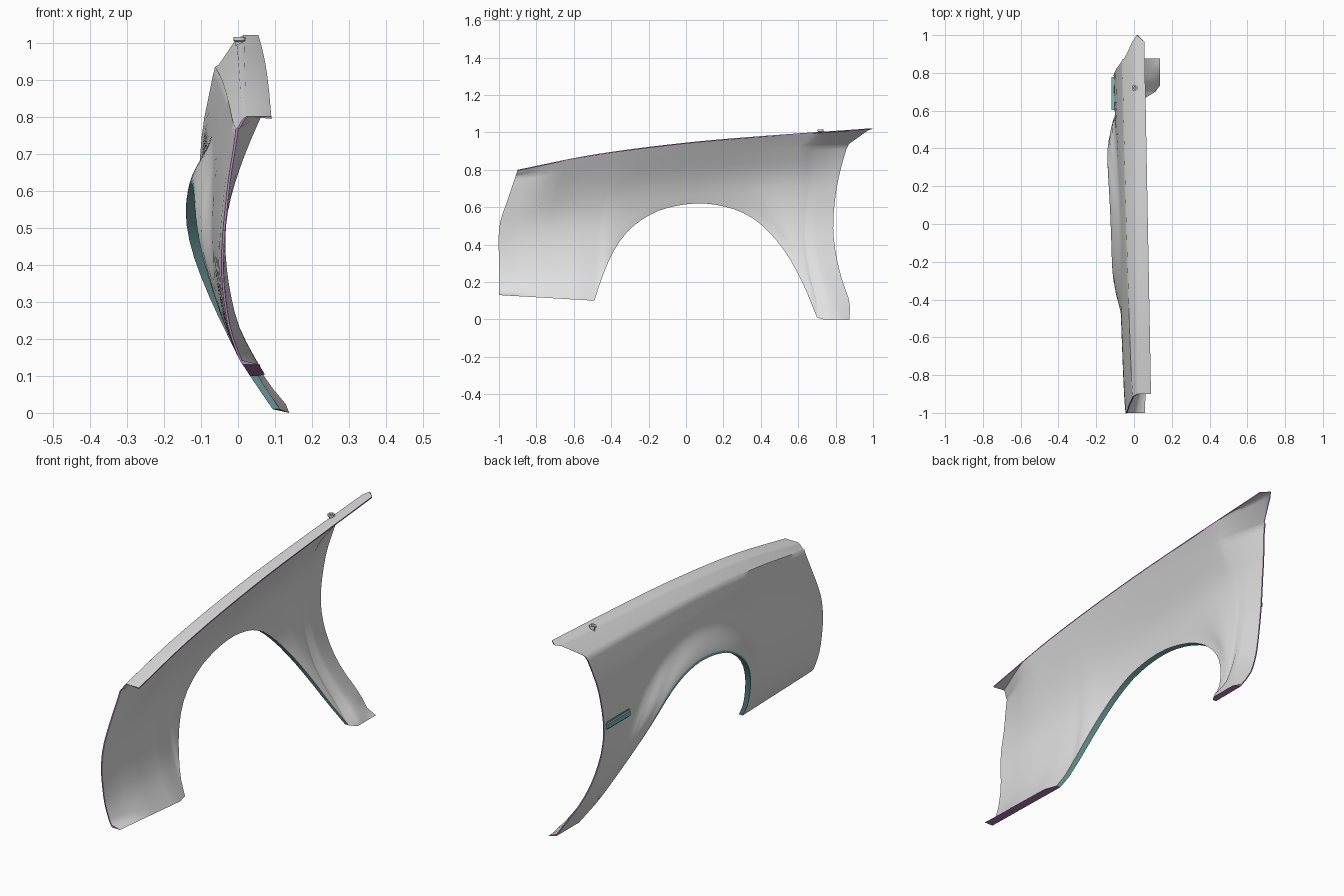
import bpy, bmesh, math

if "Cube" in bpy.data.objects:
    bpy.data.objects.remove(bpy.data.objects["Cube"])


def material(name, rgb):
    m = bpy.data.materials.new(name)
    m.use_nodes = True
    m.diffuse_color = (*rgb, 1)
    m.node_tree.nodes["Principled BSDF"].inputs["Base Color"].default_value = (*rgb, 1)
    return m


GREY = material("panel grey", (0.75, 0.75, 0.75))
TEAL = material("trim teal", (0.22, 0.48, 0.48))
PURPLE = material("edge purple", (0.44, 0.2, 0.46))


def curve(pts):
    """Smooth function through sorted (position, value) pairs."""
    n = len(pts)
    slope = []
    for i in range(n):
        a, b = pts[max(i - 1, 0)], pts[min(i + 1, n - 1)]
        slope.append((b[1] - a[1]) / (b[0] - a[0]))

    def f(t):
        t = min(max(t, pts[0][0]), pts[-1][0])
        i = max(k for k in range(n - 1) if pts[k][0] <= t)
        (x0, y0), (x1, y1) = pts[i], pts[i + 1]
        w = x1 - x0
        s = (t - x0) / w
        return ((2*s**3 - 3*s*s + 1) * y0 + (s**3 - 2*s*s + s) * w * slope[i]
                + (3*s*s - 2*s**3) * y1 + (s**3 - s*s) * w * slope[i + 1])
    return f


def lerp(a, b, t):
    return a + (b - a) * t


def smooth(t):
    t = min(max(t, 0), 1)
    return t * t * (3 - 2 * t)


# Outline curves: top edge, wheel arch, front and rear edges
top_z = curve([(-0.9, 0.80), (-0.5, 0.88), (0, 0.945), (0.5, 0.987), (1, 1.02)])
arch_z = curve([(-0.49, 0.10), (-0.45, 0.22), (-0.4, 0.34), (-0.33, 0.45), (-0.24, 0.53),
                (-0.12, 0.59), (0.06, 0.62), (0.22, 0.60), (0.35, 0.545), (0.46, 0.45),
                (0.55, 0.33), (0.63, 0.18), (0.70, 0.01)])
front_y = curve([(0.13, -1), (0.3, -1), (0.5, -0.997), (0.65, -0.95), (0.8, -0.9)])
rear_y = curve([(0, 0.875), (0.08, 0.875), (0.2, 0.835), (0.35, 0.80), (0.5, 0.787),
                (0.68, 0.803), (0.85, 0.84), (0.94, 0.875), (1.0, 0.95), (1.02, 1.0)])

# Cross-sections by relative height: outside and inside, at the front and rear
out_front = curve([(0, 0.10), (0.15, 0.02), (0.19, 0), (0.31, -0.03), (0.5, -0.045),
                   (0.75, -0.03), (0.9, -0.012)])
out_rear = curve([(0, 0.10), (0.15, 0), (0.3, -0.065), (0.5, -0.105), (0.71, -0.10),
                  (0.85, -0.08)])
in_front = curve([(0, 0.15), (0.16, 0.06), (0.31, 0.003), (0.59, -0.018), (0.82, 0.033), (1, 0.09)])
in_rear = curve([(0, 0.148), (0.11, 0.06), (0.3, -0.035), (0.5, -0.085), (0.68, -0.085),
                 (0.8, -0.055), (1, 0.055)])

# Shoulder rows: depth at front and rear, x at front and rear
SHOULDER = [(0.0, 0.0, 0.022, 0.015), (0.008, 0.01, 0.012, -0.005), (0.03, 0.08, 0.0, -0.052),
            (0.034, 0.086, -0.006, -0.062), (0.06, 0.11, -0.009, -0.068), (0.1, 0.17, -0.015, -0.08)]
ROWS = 16

# Columns along the bottom: front sill, arch, rear foot
ARCH = 36
sill = [(lerp(-1, -0.49, i / 8), lerp(0.13, 0.10, i / 8)) for i in range(8)]
arch = []
for i in range(ARCH + 1):
    y = 0.105 - 0.595 * math.cos(math.pi * i / ARCH)
    arch.append((y, arch_z(y)))
foot = [(lerp(0.70, 0.875, i / 5), 0.012) for i in range(1, 6)]
bottom = sill + arch + foot
first, last = len(sill), len(sill) + ARCH


def flare(y, z, u):
    """Outward swell of the skin around the arch."""
    near = min(math.hypot(y - a, z - b) for a, b in arch)
    return (0.028 + 0.027 * u) * smooth(1 - near / 0.13) * smooth((z - 0.18) / 0.4)


def column(index, yb, zb):
    """Outer and inner points of one column, top to bottom."""
    u = (yb + 1) / 1.875
    blend = u ** 0.7
    yt = lerp(-0.9, 1.0, u)
    zt = top_z(yt)
    zs = [zt - lerp(a, b, u) for a, b, _, _ in SHOULDER]
    low = zs[-1]
    zs += [lerp(low, zb, i / ROWS) for i in range(1, ROWS)] + [zb + 0.012, zb]

    def inside(z):
        return lerp(in_front(z / zt), in_rear(z / zt), blend)

    def outside(y, z):
        return lerp(out_front(z / zt), out_rear(z / zt), blend) - flare(y, z, u)

    # Inner skin is drawn out to the narrow lip of the arch
    shift = 0
    if first <= index <= last:
        shift = outside(yb, zb) + lerp(0.02, 0.03, smooth(zb / 0.4)) - inside(zb)
    outer, inner = [], []
    for k, z in enumerate(zs):
        f = (zt - z) / (zt - zb)
        zf, zr = lerp(0.8, 0.13, f), lerp(1.02, 0, f)
        y = lerp(yt, yb, f)
        y += (1 - u) ** 2 * (front_y(zf) - lerp(-0.9, -1, f))
        y += u ** 2 * (rear_y(zr) - lerp(1, 0.875, f))
        if k < len(SHOULDER):
            xo = lerp(SHOULDER[k][2], SHOULDER[k][3], blend)
        else:
            xo = outside(y, z)
        # Both skins meet at the front and rear edges
        e = min(u / 0.105, (1 - u) / lerp(0.15, 0.04, f), 1)
        drop = 0
        if k == len(zs) - 1:
            e = 1
            drop = 0.012 if index > last else 0
        xi = max(xo + 0.006, lerp(xo + 0.006, inside(z) + shift * f * f, e))
        outer.append((xo, y, z))
        inner.append((xi, y, z - drop))
    # Flat strip along the top with a thin inner lip
    edge = (lerp(0.09, 0.055, u), yt - 0.035 * u ** 8, zt)
    outer.insert(0, edge)
    inner.insert(0, (edge[0], edge[1], zt - 0.006))
    return outer, inner


# Fender panel: two skins joined by edge strips
bm = bmesh.new()
grids = [column(i, *p) for i, p in enumerate(bottom)]
out = [[bm.verts.new(p) for p in g[0]] for g in grids]
inn = [[bm.verts.new(p) for p in g[1]] for g in grids]
n_col, n_row = len(out), len(out[0])


def quad(a, b, c, d, mat=0):
    bm.faces.new((a, b, c, d)).material_index = mat


for i in range(n_col - 1):
    in_arch = first <= i < last
    for j in range(n_row - 1):
        lip = 1 if in_arch and j == n_row - 2 else 0
        quad(out[i][j], out[i][j + 1], out[i + 1][j + 1], out[i + 1][j], lip)
        quad(inn[i][j], inn[i + 1][j], inn[i + 1][j + 1], inn[i][j + 1])
    quad(out[i][0], out[i + 1][0], inn[i + 1][0], inn[i][0], 2)
    quad(out[i][-1], inn[i][-1], inn[i + 1][-1], out[i + 1][-1], 1 if in_arch else 2)
for j in range(n_row - 1):
    quad(out[0][j], inn[0][j], inn[0][j + 1], out[0][j + 1], 2)
    quad(out[-1][j], out[-1][j + 1], inn[-1][j + 1], inn[-1][j], 2)
bmesh.ops.recalc_face_normals(bm, faces=bm.faces)


def finish(bm, name, mats, angle):
    me = bpy.data.meshes.new(name)
    bm.to_mesh(me)
    bm.free()
    ob = bpy.data.objects.new(name, me)
    bpy.context.collection.objects.link(ob)
    for m in mats:
        me.materials.append(m)
    bpy.ops.object.select_all(action="DESELECT")
    ob.select_set(True)
    bpy.context.view_layer.objects.active = ob
    bpy.ops.object.shade_smooth_by_angle(angle=math.radians(angle))
    return ob


finish(bm, "fender_panel", [GREY, TEAL, PURPLE], 50)

# Side moulding behind the arch
bm = bmesh.new()
bmesh.ops.create_cube(bm, size=1)
bmesh.ops.scale(bm, vec=(0.018, 0.19, 0.038), verts=bm.verts)
bmesh.ops.bevel(bm, geom=bm.edges[:], offset=0.008, segments=2, affect="EDGES")
finish(bm, "side_moulding", [TEAL], 30).location = (-0.111, 0.69, 0.57)

# Washer nozzle on the top strip: stem and hollow head
bm = bmesh.new()
profile = [(0.011, -0.012), (0.011, 0.0), (0.016, 0.003), (0.016, 0.013),
           (0.008, 0.013), (0.006, 0.002), (0.0, 0.002)]
vs = [bm.verts.new((r, 0, z)) for r, z in profile]
es = [bm.edges.new(p) for p in zip(vs, vs[1:])]
bmesh.ops.spin(bm, geom=vs + es, axis=(0, 0, 1), cent=(0, 0, 0), angle=math.tau, steps=12)
bmesh.ops.remove_doubles(bm, verts=bm.verts, dist=0.0005)
bmesh.ops.recalc_face_normals(bm, faces=bm.faces)
finish(bm, "washer_nozzle", [GREY], 30).location = (0.004, 0.72, 1.002)
